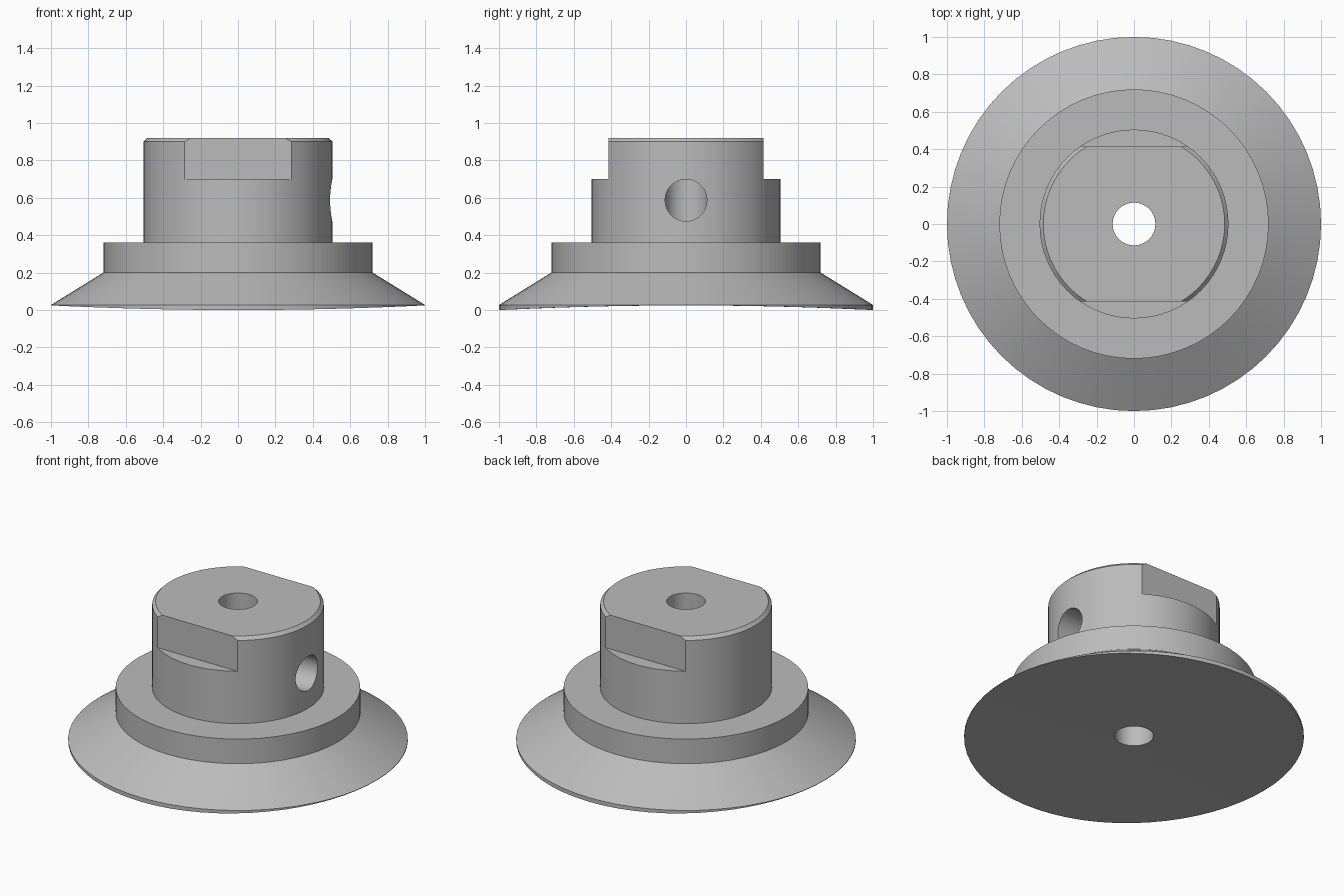
import bpy, bmesh, math
from mathutils import Matrix, Vector

cube = bpy.data.objects.get("Cube")
if cube:
    bpy.data.objects.remove(cube)

SIDES = 64
SAG = 0.025

# Single grey finish
grey = bpy.data.materials.new("plain grey")
grey.use_nodes = True
color = (0.5, 0.5, 0.5, 1)
grey.diffuse_color = color
grey.node_tree.nodes["Principled BSDF"].inputs["Base Color"].default_value = color


def add_object(name, bm):
    bmesh.ops.recalc_face_normals(bm, faces=bm.faces[:])
    mesh = bpy.data.meshes.new(name)
    bm.to_mesh(mesh)
    bm.free()
    mesh.materials.append(grey)
    obj = bpy.data.objects.new(name, mesh)
    bpy.context.collection.objects.link(obj)
    return obj


def lathe(name, profile):
    bm = bmesh.new()
    verts = [bm.verts.new((r, 0, z)) for r, z in profile]
    edges = [bm.edges.new((verts[i], verts[i - 1])) for i in range(len(verts))]
    bmesh.ops.spin(bm, geom=verts + edges, cent=(0, 0, 0), axis=(0, 0, 1),
                   angle=2 * math.pi, steps=SIDES, use_duplicate=False)
    bmesh.ops.remove_doubles(bm, verts=bm.verts[:], dist=0.0005)
    # Shallow trough along x hollows the underside
    for v in bm.verts:
        if v.co.z < 0.001:
            v.co.z = SAG * (1 - v.co.y ** 2)
    return add_object(name, bm)


def cut(target, cutter):
    cutter.hide_render = True
    mod = target.modifiers.new(cutter.name, 'BOOLEAN')
    mod.operation = 'DIFFERENCE'
    mod.solver = 'EXACT'
    mod.object = cutter
    bpy.context.view_layer.objects.active = target
    bpy.ops.object.modifier_apply(modifier=mod.name)
    bpy.data.objects.remove(cutter)


# Bored hub with flange and flared skirt
hub = lathe("flanged_hub", [
    (0.114, 0), (0.4, 0), (0.7, 0), (1.0, 0), (1.0, SAG + 0.002),
    (0.72, 0.2), (0.72, 0.36), (0.505, 0.36),
    (0.505, 0.9), (0.485, 0.92), (0.114, 0.92)])

# Two spanner flats, front and back
for name, side in (("front_flat_cutter", -1), ("back_flat_cutter", 1)):
    bm = bmesh.new()
    place = Matrix.Translation((0, side * 0.615, 0.9)) @ Matrix.Diagonal((1.4, 0.4, 0.4, 1))
    bmesh.ops.create_cube(bm, size=1, matrix=place)
    cut(hub, add_object(name, bm))

# Cross hole from the left side into the bore
bm = bmesh.new()
place = Matrix.Translation((0.35, 0, 0.587)) @ Matrix.Rotation(math.pi / 2, 4, 'Y')
bmesh.ops.create_cone(bm, cap_ends=True, segments=32, radius1=0.112,
                      radius2=0.112, depth=0.7, matrix=place)
cut(hub, add_object("cross_hole_cutter", bm))

bpy.ops.object.select_all(action='DESELECT')
hub.select_set(True)
bpy.context.view_layer.objects.active = hub
bpy.ops.object.shade_smooth_by_angle(angle=math.radians(25))
